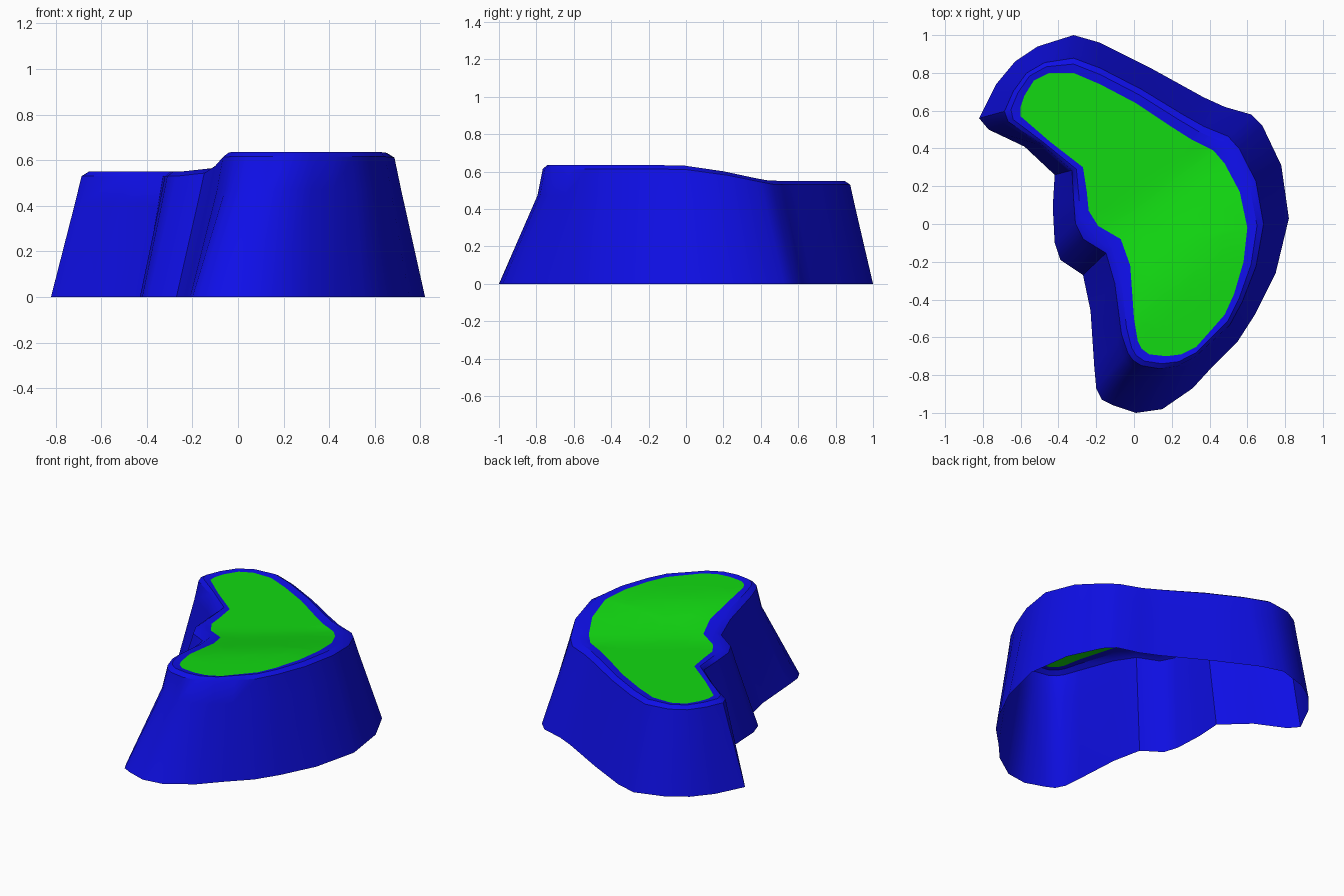
import bpy, bmesh

if "Cube" in bpy.data.objects:
    bpy.data.objects.remove(bpy.data.objects["Cube"])

# Outline at the foot of the cliff, counterclockwise from the left tip
FOOT = [(-.82, .56), (-.77, .50), (-.58, .41), (-.42, .26), (-.43, .09), (-.42, -.10), (-.39, -.19), (-.27, -.27),
        (-.23, -.46), (-.21, -.76), (-.20, -.87), (-.17, -.93), (-.11, -.96), (.01, -1.0), (.15, -.98), (.31, -.87),
        (.42, -.75), (.55, -.62), (.64, -.48), (.75, -.26), (.82, .03), (.78, .31), (.68, .52), (.62, .58),
        (.48, .62), (.37, .67), (.08, .83), (-.18, .96), (-.32, 1.0), (-.51, .94), (-.63, .86), (-.73, .74)]
# Matching outline of the green top
TOP = [(-.60, .62), (-.60, .57), (-.45, .44), (-.27, .30), (-.25, .17), (-.24, .07), (-.19, -.01), (-.07, -.08),
       (-.02, -.22), (.00, -.50), (.02, -.62), (.04, -.66), (.08, -.69), (.17, -.70), (.25, -.69), (.33, -.65),
       (.41, -.56), (.48, -.48), (.53, -.37), (.58, -.20), (.60, -.02), (.56, .17), (.48, .32), (.42, .39),
       (.30, .45), (.19, .52), (.01, .64), (-.18, .74), (-.32, .80), (-.45, .80), (-.53, .76), (-.58, .68)]
N = len(FOOT)


def smoothstep(a, b, v):
    t = min(1, max(0, (v - a) / (b - a)))
    return t * t * (3 - 2 * t)


def height(x, y):
    """Top surface: low at the back left, high at the front right."""
    return .545 + .085 * smoothstep(-.12, .45, .6 * x - .8 * y)


def material(name, colour):
    m = bpy.data.materials.new(name)
    m.diffuse_color = (*colour, 1)
    m.use_nodes = True
    m.node_tree.nodes["Principled BSDF"].inputs["Base Color"].default_value = m.diffuse_color
    return m


def finish(bm, name, mat, angle):
    mesh = bpy.data.meshes.new(name)
    bm.to_mesh(mesh)
    bm.free()
    mesh.materials.append(mat)
    ob = bpy.data.objects.new(name, mesh)
    bpy.context.collection.objects.link(ob)
    bpy.ops.object.select_all(action='DESELECT')
    ob.select_set(True)
    bpy.context.view_layer.objects.active = ob
    bpy.ops.object.shade_smooth_by_angle(angle=angle)


blue = material("cliff blue", (.005, .005, .87))
green = material("grass green", (.006, .70, .006))

# Cliff wall: rings from foot to shoulder, rim, crest and grass edge, open below
bm = bmesh.new()
rings = [[] for _ in range(5)]
for (fx, fy), (tx, ty) in zip(FOOT, TOP):
    h = height(tx, ty)
    front = smoothstep(-.6, -.95, fy)
    rim = .61 + .17 * front
    levels = [(0, 0), (rim * (.78 + .1 * front), .75 * h), (rim, h - .015),
              (rim + (1 - rim) * .4, h + .006), (1, h)]
    for ring, (k, z) in zip(rings, levels):
        ring.append(bm.verts.new((fx + (tx - fx) * k, fy + (ty - fy) * k, z)))
for a, b in zip(rings, rings[1:]):
    for i in range(N):
        j = (i + 1) % N
        bm.faces.new((a[i], a[j], b[j], b[i]))
finish(bm, "cliff_wall", blue, .6)

# Grass top: filled outline, refined inside and draped over the height rule
bm = bmesh.new()
vs = [bm.verts.new((x, y, 0)) for x, y in TOP]
edges = [bm.edges.new((vs[i], vs[(i + 1) % N])) for i in range(N)]
bmesh.ops.triangle_fill(bm, edges=edges, use_beauty=True)
for f in bm.faces:
    f.normal_update()
    if f.normal.z < 0:
        f.normal_flip()
inner = [e for e in bm.edges if len(e.link_faces) == 2]
bmesh.ops.subdivide_edges(bm, edges=inner, cuts=4, use_grid_fill=True)
bmesh.ops.triangulate(bm, faces=bm.faces[:])
for v in bm.verts:
    v.co.z = height(v.co.x, v.co.y)
finish(bm, "grass_top", green, 1.0)
